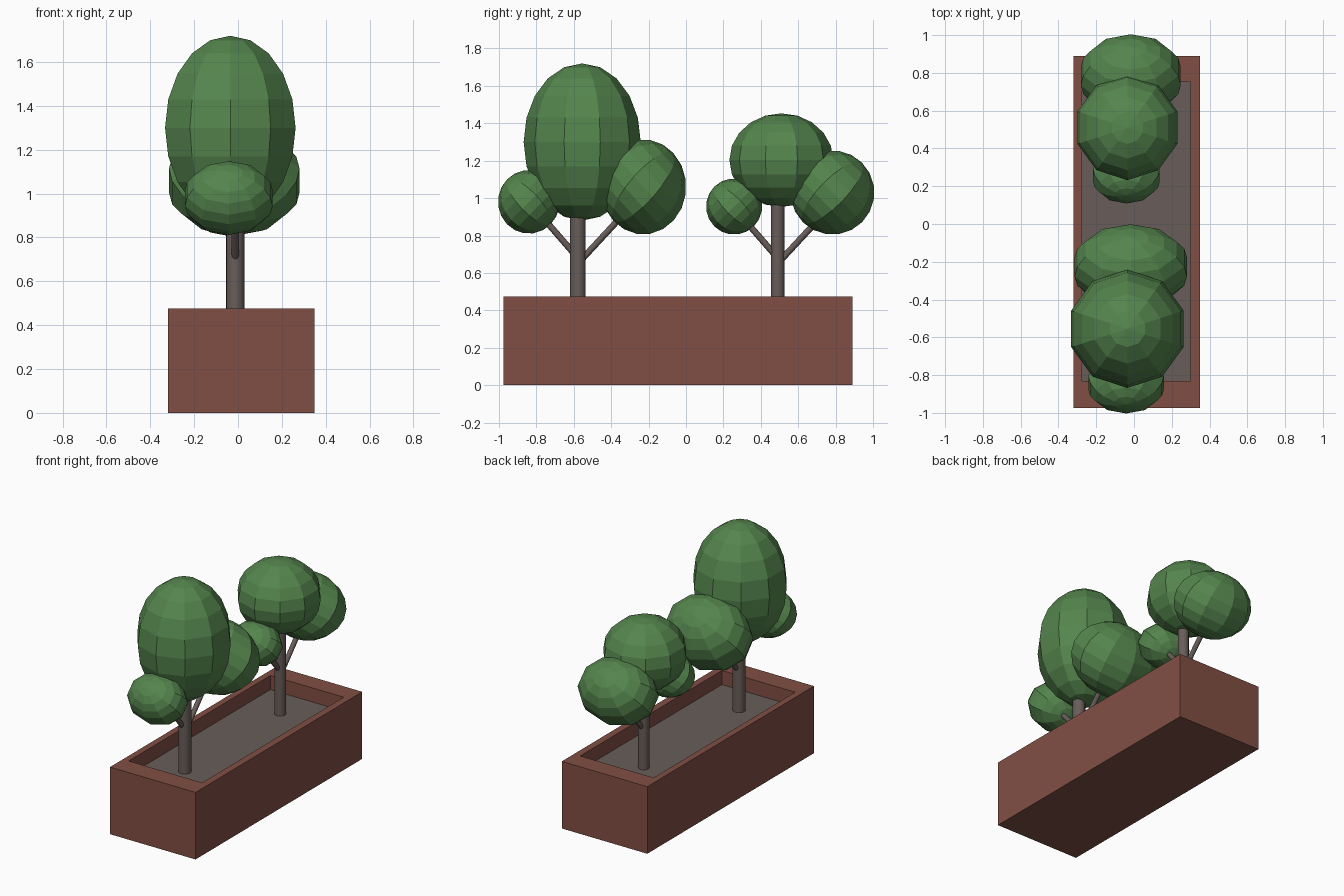
import bpy
import bmesh
from mathutils import Matrix, Vector

if "Cube" in bpy.data.objects:
    bpy.data.objects.remove(bpy.data.objects["Cube"], do_unlink=True)


def material(name, color):
    mat = bpy.data.materials.new(name)
    mat.use_nodes = True
    rgba = (*color, 1)
    mat.diffuse_color = rgba
    mat.node_tree.nodes["Principled BSDF"].inputs["Base Color"].default_value = rgba
    return mat


brick = material("brick red", (0.22, 0.078, 0.058))
bark = material("grey brown", (0.14, 0.11, 0.10))
leaf = material("leaf green", (0.09, 0.235, 0.075))


def add_object(name, bm, mat):
    bmesh.ops.recalc_face_normals(bm, faces=bm.faces)
    mesh = bpy.data.meshes.new(name)
    bm.to_mesh(mesh)
    bm.free()
    mesh.materials.append(mat)
    obj = bpy.data.objects.new(name, mesh)
    bpy.context.collection.objects.link(obj)
    return obj


def box(bm, low, high):
    low, high = Vector(low), Vector(high)
    mat = Matrix.Translation((low + high) / 2) @ Matrix.Diagonal((*(high - low), 1))
    bmesh.ops.create_cube(bm, size=1, matrix=mat)


def rod(name, start, end, radius, sides=16):
    start, end = Vector(start), Vector(end)
    axis = end - start
    bm = bmesh.new()
    turn = axis.to_track_quat("Z", "Y").to_matrix().to_4x4()
    bmesh.ops.create_cone(bm, cap_ends=True, segments=sides, radius1=radius, radius2=radius,
                          depth=axis.length, matrix=Matrix.Translation((start + end) / 2) @ turn)
    obj = add_object(name, bm, bark)
    bpy.ops.object.select_all(action="DESELECT")
    obj.select_set(True)
    bpy.context.view_layer.objects.active = obj
    bpy.ops.object.shade_smooth_by_angle()


def crown(name, center, radii, tilt=0.0):
    # Faceted ball, tipped along its branch and then stretched
    bm = bmesh.new()
    mat = (Matrix.Translation(center) @ Matrix.Diagonal((*radii, 1))
           @ Matrix.Rotation(tilt, 4, "X"))
    bmesh.ops.create_uvsphere(bm, u_segments=10, v_segments=10, radius=1, matrix=mat)
    add_object(name, bm, leaf)


# Planter: a box whose top is cut down to an inner floor
INNER_LOW, INNER_HIGH = Vector((-0.275, -0.83, 0.36)), Vector((0.30, 0.755, 0.475))
bm = bmesh.new()
box(bm, (-0.32, -0.975, 0), (0.35, 0.89, 0.475))
top = max(bm.faces, key=lambda f: f.calc_center_median().z)
inner = bmesh.ops.inset_region(bm, faces=[top], thickness=0.04)
for v in top.verts:
    v.co.x = INNER_HIGH.x if v.co.x > 0 else INNER_LOW.x
    v.co.y = INNER_HIGH.y if v.co.y > 0 else INNER_LOW.y
floor = bmesh.ops.extrude_face_region(bm, geom=[top])["geom"]
for v in floor:
    if isinstance(v, bmesh.types.BMVert):
        v.co.z = INNER_LOW.z
if top.is_valid:
    bmesh.ops.delete(bm, geom=[top], context="FACES_ONLY")
add_object("planter", bm, brick)

# Soil
bm = bmesh.new()
box(bm, INNER_LOW, (INNER_HIGH.x, INNER_HIGH.y, 0.375))
add_object("soil", bm, bark)

# Trees: trunk, two branches and three crowns each
TX, CX = -0.012, -0.035


def tree(label, y, radius, main, back, front):
    rod(label + "_trunk", (TX, y, 0.37), (TX, y, 1.1), radius, 20)
    rod(label + "_back_branch", (TX, y, 0.65), (TX, y + 0.25, 0.92), 0.017)
    rod(label + "_front_branch", (TX, y, 0.68), (TX, y - 0.2, 0.91), 0.017)
    crown(label + "_main_crown", *main)
    crown(label + "_back_crown", *back, tilt=-0.78)
    crown(label + "_front_crown", *front, tilt=0.78)


tree("front_tree", -0.578, 0.042,
     ((CX, -0.555, 1.30), (0.313, 0.313, 0.42)),
     ((-0.017, -0.228, 1.06), (0.313, 0.229, 0.254)),
     ((-0.042, -0.84, 0.98), (0.21, 0.165, 0.17)))
tree("back_tree", 0.49, 0.036,
     ((CX, 0.51, 1.203), (0.278, 0.278, 0.25)),
     ((-0.017, 0.783, 1.03), (0.278, 0.224, 0.225)),
     ((-0.04, 0.257, 0.955), (0.185, 0.15, 0.15)))
